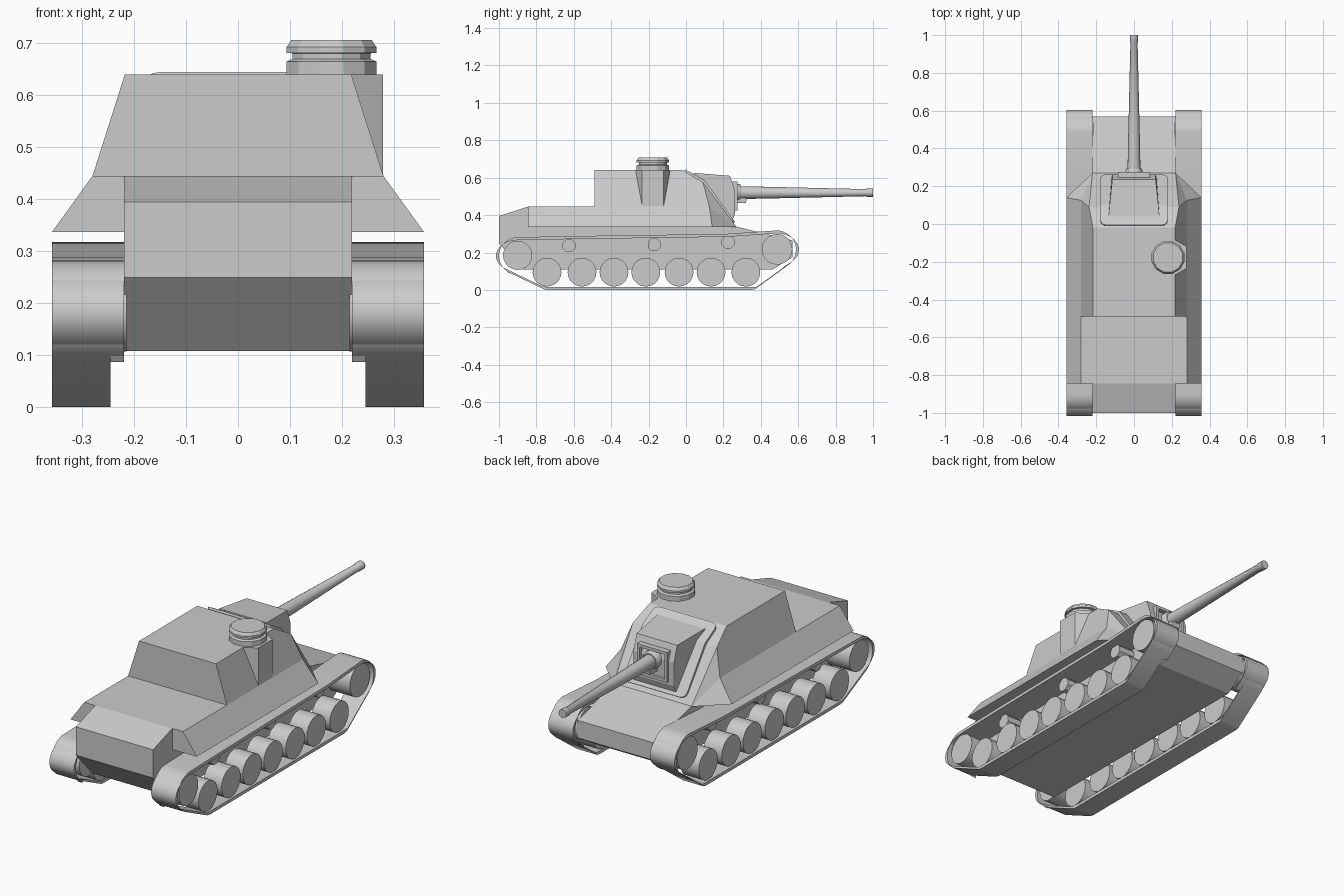
import bpy, bmesh, math
from mathutils import Vector

if "Cube" in bpy.data.objects:
    bpy.data.objects.remove(bpy.data.objects["Cube"])


def finish(name, bm, mirror=False, smooth=False):
    bmesh.ops.recalc_face_normals(bm, faces=bm.faces[:])
    me = bpy.data.meshes.new(name)
    bm.to_mesh(me)
    bm.free()
    ob = bpy.data.objects.new(name, me)
    bpy.context.collection.objects.link(ob)
    if mirror:
        ob.modifiers.new("Mirror", 'MIRROR')
    if smooth:
        bpy.ops.object.select_all(action='DESELECT')
        ob.select_set(True)
        bpy.context.view_layer.objects.active = ob
        bpy.ops.object.shade_smooth_by_angle(angle=math.radians(35))
    return ob


def prism(pts, x0, x1):
    """Extrude a (y, z) outline across x."""
    bm = bmesh.new()
    a = [bm.verts.new((x0, y, z)) for y, z in pts]
    b = [bm.verts.new((x1, y, z)) for y, z in pts]
    bm.faces.new(a)
    bm.faces.new(b)
    n = len(pts)
    for i in range(n):
        j = (i + 1) % n
        bm.faces.new((a[i], a[j], b[j], b[i]))
    return bm


def hull(name, pts):
    """Convex solid, symmetric in x, with coplanar faces merged."""
    bm = bmesh.new()
    for x, y, z in pts:
        for s in (-1, 1):
            bm.verts.new((s * x, y, z))
    r = bmesh.ops.convex_hull(bm, input=bm.verts[:])
    junk = [v for v in bm.verts if not v.link_faces]
    bmesh.ops.delete(bm, geom=junk, context='VERTS')
    bmesh.ops.dissolve_limit(bm, angle_limit=0.01, verts=bm.verts[:], edges=bm.edges[:])
    return finish(name, bm)


def lathe(name, prof, axis, centre, seg, phase=0.0, mirror=False, smooth=False):
    """Revolve (radius, height) pairs about an axis through centre."""
    bm = bmesh.new()
    rings = []
    for r, h in prof:
        ring = []
        for i in range(seg):
            a = phase + 2 * math.pi * i / seg
            u, v = r * math.cos(a), r * math.sin(a)
            p = {'x': (h, u, v), 'y': (u, h, v), 'z': (u, v, h)}[axis]
            ring.append(bm.verts.new(Vector(p) + Vector(centre)))
        rings.append(ring)
    for a, b in zip(rings, rings[1:]):
        for i in range(seg):
            j = (i + 1) % seg
            bm.faces.new((a[i], a[j], b[j], b[i]))
    bm.faces.new(rings[0])
    bm.faces.new(rings[-1])
    return finish(name, bm, mirror, smooth)


def band(name, path, closed, x0, x1, t):
    """Strip of thickness t following a clockwise (y, z) path."""
    n = len(path)
    bm = bmesh.new()
    rows = []
    for i, (y, z) in enumerate(path):
        p = path[(i - 1) % n] if closed or i else path[0]
        q = path[(i + 1) % n] if closed or i < n - 1 else path[-1]
        d = Vector((q[0] - p[0], q[1] - p[1])).normalized()
        iy, iz = y - d.y * -1 * -t, z - d.x * t
        rows.append([bm.verts.new(c) for c in
                     ((x0, y, z), (x1, y, z), (x1, iy, iz), (x0, iy, iz))])
    for i in range(n if closed else n - 1):
        a, b = rows[i], rows[(i + 1) % n]
        for k in range(4):
            m = (k + 1) % 4
            bm.faces.new((a[k], a[m], b[m], b[k]))
    if not closed:
        bm.faces.new(rows[0])
        bm.faces.new(rows[-1])
    return finish(name, bm, True, True)


def arc(cy, cz, r, a0, a1, n):
    out = []
    for i in range(n + 1):
        a = math.radians(a0 + (a1 - a0) * i / n)
        out.append((cy + r * math.cos(a), cz + r * math.sin(a)))
    return out


# Hull tub
finish("hull", prism([(-1, .25), (-1, .395), (-.845, .445), (-.3, .445), (.1, .37),
                      (.25, .343), (.57, .265), (.57, .175), (.46, .108), (-.87, .108)],
                     -.219, .219))

# Sloped side sponsons with rear deck, and the fighting compartment above
hull("sponsons", [(.358, -.845, .337), (.28, -.845, .445), (.28, .125, .445),
                  (.358, .14, .337), (.22, .27, .337)])
hull("casemate", [(.218, -.49, .64), (.218, -.018, .64), (.238, .09, .577),
                  (.22, .27, .337), (.28, .125, .445), (.28, -.49, .445),
                  (.2, -.49, .35)])

# Rounded bent plate on the glacis
bm = prism([(-.01, .632), (.09, .57), (.25, .355),
            (.262, .363), (.1, .587), (-.005, .645)], -.178, .178)
ends = [e for e in bm.edges if e.calc_length() < .02]
bmesh.ops.bevel(bm, geom=ends, offset=.03, segments=3, profile=.5, affect='EDGES')
finish("glacis_plate", bm)

# Gun shield and its framed opening
hull("gun_shield", [(.135, .04, .626), (.115, .235, .61), (.115, .262, .53),
                    (.115, .262, .41), (.12, .25, .375), (.135, .04, .5)])
for nm, x0, x1, z0, z1 in (("frame_top", -.085, .085, .565, .58),
                           ("frame_bottom", -.085, .085, .425, .44),
                           ("frame_left", -.085, -.07, .44, .565),
                           ("frame_right", .07, .085, .44, .565)):
    finish(nm, prism([(.24, z0), (.275, z0), (.275, z1), (.24, z1)], x0, x1))
finish("gun_cradle", prism([(.24, .465), (.32, .465), (.325, .49), (.24, .5)], -.022, .022))

# Gun barrel
lathe("gun_collar", [(.045, .24), (.045, .285), (.038, .295)], 'y', (0, 0, .522), 16, smooth=True)
lathe("gun_barrel", [(.035, .24), (.031, .45), (.019, .96), (.022, .965), (.022, 1.0)],
      'y', (0, 0, .52), 16, smooth=True)

# Commander's cupola on its hexagonal base
CUP = (.18, -.177, 0)
lathe("cupola_base", [(.1145, .445), (.1145, .64)], 'z', CUP, 6, math.pi / 6)
lathe("cupola", [(.09, .63), (.09, .665), (.078, .67), (.078, .681), (.09, .682),
                 (.09, .693), (.088, .695), (.08, .707)], 'z', CUP, 12, math.pi / 12)

# Tracks: full loop plus the wider upper part
front = arc(.485, .215, .103, 90, -53, 14)
rear = arc(-.9, .182, .1, 244, 90, 14)
top = [(-.6, .288), (-.17, .294), (.22, .3)]
band("track", front + [(.37, .004), (.35, 0), (-.74, 0), (-.76, .004)] + rear + top,
     True, .245, .358, .016)
band("track_inner_edge", [(-.955, .1)] + rear + top + front + [(.513, .11)],
     False, .219, .245, .016)

# Road wheels, end wheels and return rollers
for i, y in enumerate((-.743, -.556, -.385, -.215, -.037, .134, .32)):
    lathe(f"road_wheel_{i + 1}", [(.077, .247), (.077, .35)], 'x', (0, y, .095), 20,
          mirror=True, smooth=True)
lathe("drive_wheel", [(.082, .215), (.082, .35)], 'x', (0, .487, .217), 20, mirror=True, smooth=True)
lathe("idler_wheel", [(.078, .215), (.078, .35)], 'x', (0, -.9, .185), 20, mirror=True, smooth=True)
for i, (y, z) in enumerate(((-.626, .236), (-.17, .242), (.225, .256))):
    lathe(f"return_roller_{i + 1}", [(.037, .21), (.037, .31)], 'x', (0, y, z), 8,
          math.pi / 8, mirror=True)
